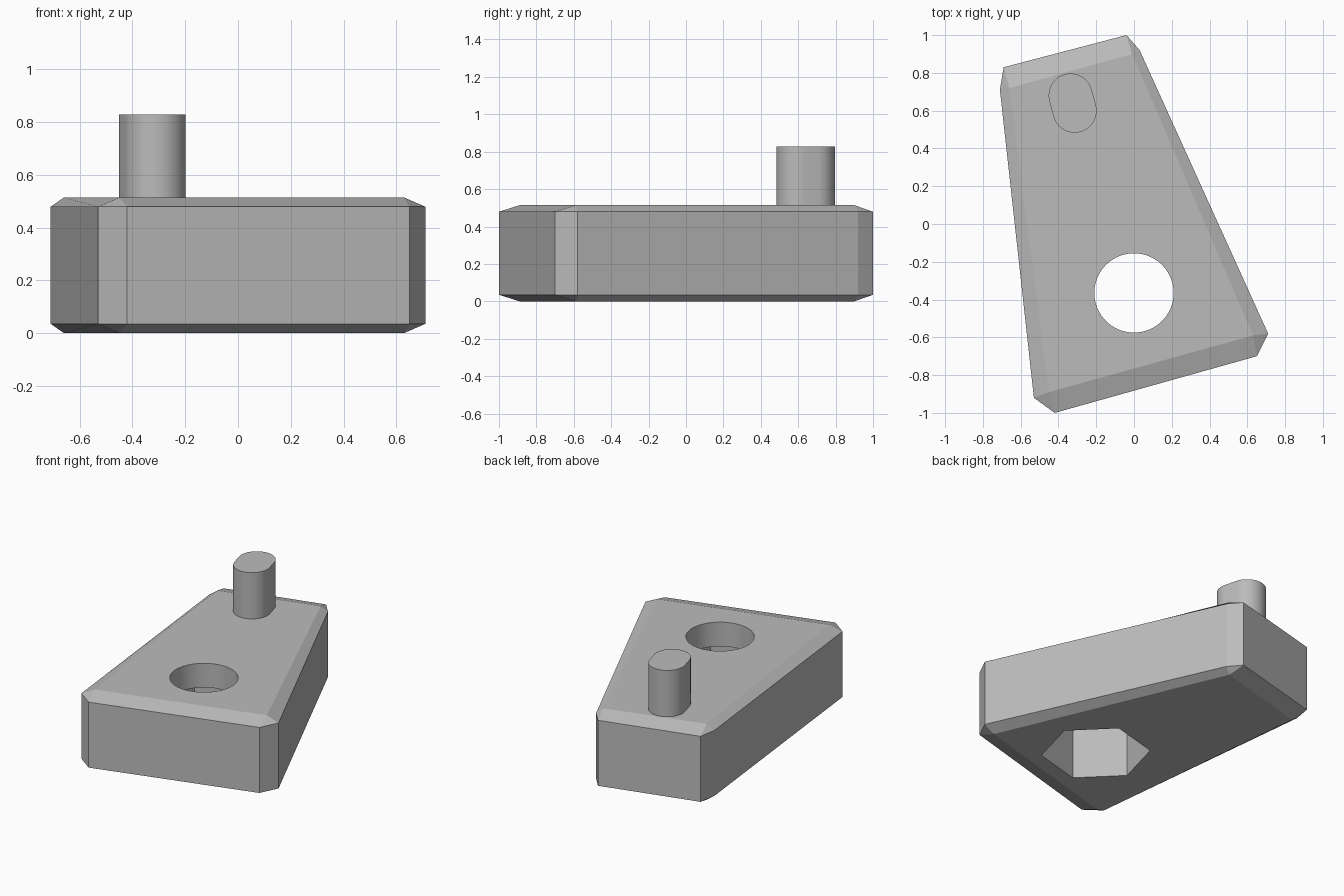
import bpy
import bmesh
from math import cos, sin, pi, radians

cube = bpy.data.objects.get("Cube")
if cube:
    bpy.data.objects.remove(cube, do_unlink=True)

TILT = radians(15)
TOP, CHAMFER = 0.514, 0.035
HOLE = (0.0, -0.365)

grey = bpy.data.materials.new("plain_grey")
grey.use_nodes = True
color = (0.5, 0.5, 0.5, 1)
grey.diffuse_color = color
grey.node_tree.nodes["Principled BSDF"].inputs["Base Color"].default_value = color


def finish(name, bm):
    bmesh.ops.recalc_face_normals(bm, faces=bm.faces)
    mesh = bpy.data.meshes.new(name)
    bm.to_mesh(mesh)
    bm.free()
    mesh.materials.append(grey)
    obj = bpy.data.objects.new(name, mesh)
    bpy.context.collection.objects.link(obj)
    return obj


def ring(bm, points, z):
    return [bm.verts.new((x, y, z)) for x, y in points]


def prism(name, points, z0, z1):
    bm = bmesh.new()
    low, high = ring(bm, points, z0), ring(bm, points, z1)
    bm.faces.new(low)
    bm.faces.new(high)
    n = len(points)
    for i in range(n):
        j = (i + 1) % n
        bm.faces.new((low[i], low[j], high[j], high[i]))
    return finish(name, bm)


def polygon(center, radius, sides, turn=0.0):
    return [(center[0] + radius * cos(turn + 2 * pi * i / sides),
             center[1] + radius * sin(turn + 2 * pi * i / sides)) for i in range(sides)]


# Tapered body: eight-sided wall, chamfered to four-sided caps
wall = [(-0.53, -0.92), (-0.42, -1.0), (0.65, -0.70), (0.71, -0.58),
        (0.03, 0.92), (-0.04, 1.0), (-0.69, 0.83), (-0.71, 0.71)]
cap = [(-0.45, -0.89), (0.63, -0.59), (-0.01, 0.90), (-0.66, 0.72)]
bm = bmesh.new()
low, high = ring(bm, wall, CHAMFER), ring(bm, wall, TOP - CHAMFER)
for i in range(8):
    j = (i + 1) % 8
    bm.faces.new((low[i], low[j], high[j], high[i]))
for edge, z in ((low, 0), (high, TOP)):
    corners = ring(bm, cap, z)
    bm.faces.new(corners)
    for i in range(4):
        a, b, c = edge[2 * i], edge[2 * i + 1], edge[(2 * i + 2) % 8]
        bm.faces.new((corners[i], a, b))
        bm.faces.new((corners[i], b, c, corners[(i + 1) % 4]))
body = finish("body", bm)

# Round bolt hole above a hexagonal nut pocket
cutters = [prism("bolt_hole_cutter", polygon(HOLE, 0.21, 64), 0.2, 0.7),
           prism("nut_pocket_cutter", polygon(HOLE, 0.335, 6, TILT), -0.1, 0.35)]
bpy.context.view_layer.objects.active = body
for cutter in cutters:
    cutter.hide_render = True
    mod = body.modifiers.new(cutter.name, 'BOOLEAN')
    mod.operation = 'DIFFERENCE'
    mod.solver = 'EXACT'
    mod.object = cutter
    bpy.ops.object.modifier_apply(modifier=mod.name)
    bpy.data.objects.remove(cutter, do_unlink=True)

# Upright post with a slightly elongated round section
outline = []
for end in (0, 1):
    for k in range(25):
        angle = pi * (end + k / 24)
        x = 0.116 * cos(angle)
        y = 0.116 * sin(angle) + (0.042 if end == 0 else -0.042)
        outline.append((-0.325 + x * cos(TILT) - y * sin(TILT),
                        0.64 + x * sin(TILT) + y * cos(TILT)))
post = prism("post", outline, TOP - 0.01, 0.828)

# Smooth the round walls, keep the edges crisp
for obj, angle in ((body, 10), (post, 30)):
    bpy.ops.object.select_all(action='DESELECT')
    obj.select_set(True)
    bpy.context.view_layer.objects.active = obj
    bpy.ops.object.shade_smooth_by_angle(angle=radians(angle))
